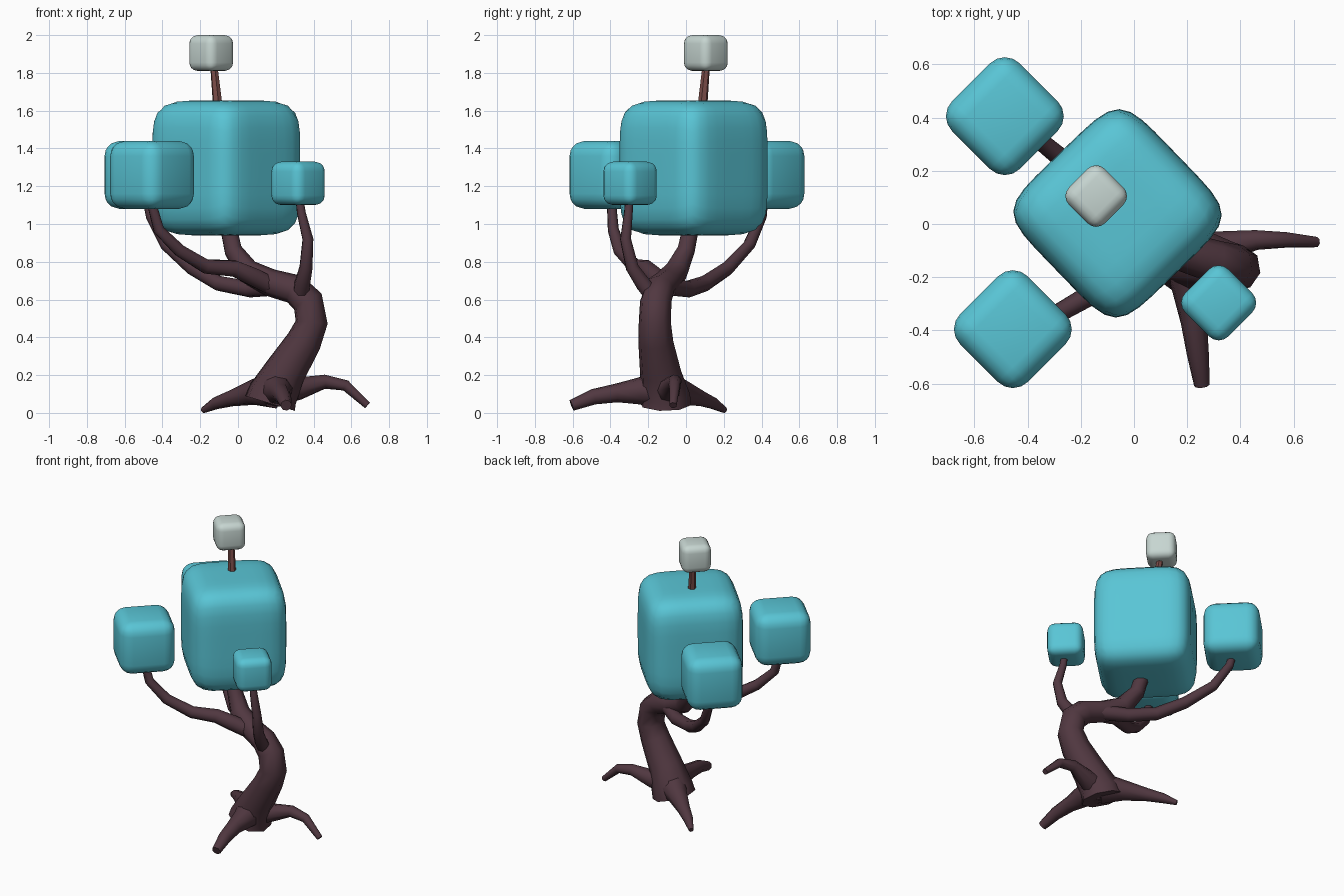
import bpy, bmesh, math
from mathutils import Vector, Matrix

if "Cube" in bpy.data.objects:
    bpy.data.objects.remove(bpy.data.objects["Cube"])


def material(name, rgb):
    m = bpy.data.materials.new(name)
    m.diffuse_color = (*rgb, 1)
    m.use_nodes = True
    m.node_tree.nodes["Principled BSDF"].inputs["Base Color"].default_value = m.diffuse_color
    return m


BARK = material("dark bark", (0.082, 0.039, 0.052))
TEAL = material("teal foliage", (0.10, 0.56, 0.67))
TWIG = material("red brown twig", (0.19, 0.07, 0.063))
PALE = material("pale grey bud", (0.57, 0.67, 0.64))


def finish(name, bm, mat, angle):
    bmesh.ops.recalc_face_normals(bm, faces=bm.faces)
    me = bpy.data.meshes.new(name)
    bm.to_mesh(me)
    bm.free()
    ob = bpy.data.objects.new(name, me)
    bpy.context.collection.objects.link(ob)
    me.materials.append(mat)
    bpy.ops.object.select_all(action='DESELECT')
    ob.select_set(True)
    bpy.context.view_layer.objects.active = ob
    bpy.ops.object.shade_smooth_by_angle(angle=math.radians(angle))
    return ob


# Tapered tube along (x, y, z, radius) points
def tube(name, path, mat, sides=8):
    pts = [Vector(p[:3]) for p in path]
    bm = bmesh.new()
    rings, side = [], None
    for i, p in enumerate(pts):
        a, b = pts[max(i - 1, 0)], pts[min(i + 1, len(pts) - 1)]
        t = ((b - p).normalized() + (p - a).normalized()).normalized()
        if side is None:
            side = t.cross(Vector((0.3, 1, 0.2)))
        side = (side - t * side.dot(t)).normalized()
        up = t.cross(side)
        rings.append([bm.verts.new(p + path[i][3] * (
            side * math.cos(k * math.tau / sides) + up * math.sin(k * math.tau / sides)))
            for k in range(sides)])
    for r, s in zip(rings, rings[1:]):
        for k in range(sides):
            j = (k + 1) % sides
            bm.faces.new((r[k], r[j], s[j], s[k]))
    bm.faces.new(rings[0])
    bm.faces.new(rings[-1])
    return finish(name, bm, mat, 50)


# Rounded cube turned on its corner
def block(name, center, half, bevel, mat):
    bm = bmesh.new()
    bmesh.ops.create_cube(bm, size=2 * half)
    bmesh.ops.bevel(bm, geom=bm.edges[:], offset=bevel, segments=4,
                    profile=0.5, affect='EDGES')
    bm.transform(Matrix.Translation(center) @ Matrix.Rotation(math.radians(45), 4, 'Z'))
    return finish(name, bm, mat, 60)


# Large bulging crown: a cube pushed out to a superellipsoid
bm = bmesh.new()
bmesh.ops.create_cube(bm, size=2)
bmesh.ops.subdivide_edges(bm, edges=bm.edges[:], cuts=9, use_grid_fill=True)
N = 5.5
for v in bm.verts:
    v.co /= sum(abs(c) ** N for c in v.co) ** (1 / N)
bm.transform(Matrix.Translation((-0.062, 0.04, 1.297))
             @ Matrix.Rotation(math.radians(44), 4, 'Z')
             @ Matrix.Diagonal((0.314, 0.314, 0.358, 1)))
finish("main_crown", bm, TEAL, 60)

# Smaller foliage blocks and the pale bud
block("back_left_foliage", (-0.485, 0.405, 1.26), 0.18, 0.08, TEAL)
block("front_left_foliage", (-0.455, -0.395, 1.26), 0.18, 0.08, TEAL)
block("right_foliage", (0.318, -0.296, 1.215), 0.115, 0.052, TEAL)
block("top_bud", (-0.142, 0.105, 1.905), 0.095, 0.045, PALE)
tube("top_twig", [(-0.105, 0.085, 1.6, 0.027), (-0.128, 0.107, 1.84, 0.02)], TWIG, 6)

# Curved trunk rising into the crown
tube("trunk", [
    (0.17, -0.11, 0.05, 0.14), (0.185, -0.11, 0.1, 0.135), (0.25, -0.135, 0.22, 0.112),
    (0.35, -0.16, 0.38, 0.095), (0.39, -0.165, 0.48, 0.087), (0.37, -0.16, 0.59, 0.085),
    (0.30, -0.14, 0.655, 0.08), (0.17, -0.10, 0.69, 0.073), (0.05, -0.05, 0.75, 0.065),
    (-0.025, 0.0, 0.86, 0.05), (-0.055, 0.03, 1.0, 0.045)], BARK)

# Side branches
tube("front_left_branch", [
    (0.2, -0.1, 0.66, 0.05), (0.08, -0.16, 0.72, 0.052), (-0.02, -0.21, 0.765, 0.046),
    (-0.17, -0.27, 0.775, 0.04), (-0.31, -0.35, 0.86, 0.035),
    (-0.42, -0.385, 0.97, 0.03), (-0.46, -0.395, 1.12, 0.025)], BARK)
tube("back_left_branch", [
    (0.2, -0.09, 0.67, 0.05), (0.06, 0.01, 0.655, 0.045), (-0.1, 0.1, 0.685, 0.042),
    (-0.24, 0.22, 0.765, 0.038), (-0.38, 0.335, 0.89, 0.033),
    (-0.46, 0.4, 1.04, 0.028), (-0.48, 0.41, 1.13, 0.025)], BARK)
tube("right_branch", [
    (0.33, -0.17, 0.61, 0.045), (0.34, -0.225, 0.68, 0.043), (0.36, -0.285, 0.77, 0.036),
    (0.37, -0.32, 0.92, 0.03), (0.335, -0.305, 1.06, 0.024), (0.325, -0.3, 1.14, 0.022)], BARK)

# Three spreading roots
tube("right_root", [
    (0.2, -0.12, 0.12, 0.09), (0.33, -0.085, 0.13, 0.06), (0.46, -0.06, 0.165, 0.038),
    (0.57, -0.06, 0.145, 0.03), (0.685, -0.068, 0.04, 0.02)], BARK)
tube("front_root", [
    (0.2, -0.13, 0.13, 0.1), (0.215, -0.25, 0.115, 0.072), (0.225, -0.37, 0.105, 0.05),
    (0.24, -0.49, 0.085, 0.042), (0.255, -0.605, 0.04, 0.03)], BARK)
tube("back_left_root", [
    (0.18, -0.1, 0.12, 0.1), (0.07, -0.01, 0.105, 0.065), (-0.04, 0.08, 0.075, 0.042),
    (-0.12, 0.145, 0.05, 0.032), (-0.185, 0.205, 0.014, 0.016)], BARK)
